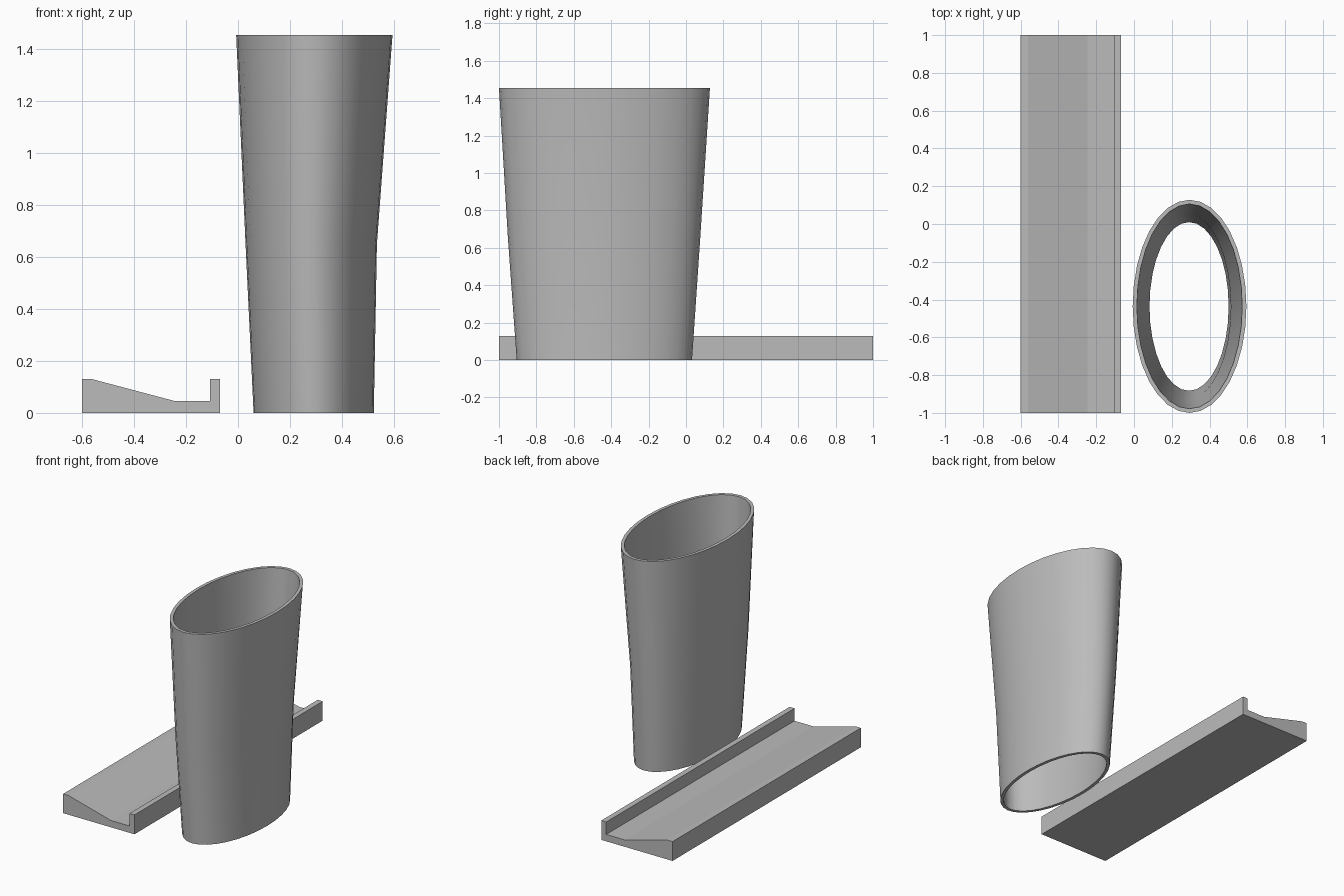
import bpy, bmesh, math

if "Cube" in bpy.data.objects:
    bpy.data.objects.remove(bpy.data.objects["Cube"])

grey = bpy.data.materials.new("plain grey")
grey.diffuse_color = (0.5, 0.5, 0.5, 1)
grey.use_nodes = True
grey.node_tree.nodes["Principled BSDF"].inputs["Base Color"].default_value = grey.diffuse_color


def finish(name, bm, smooth=False):
    bmesh.ops.recalc_face_normals(bm, faces=bm.faces[:])
    mesh = bpy.data.meshes.new(name)
    bm.to_mesh(mesh)
    bm.free()
    mesh.materials.append(grey)
    obj = bpy.data.objects.new(name, mesh)
    bpy.context.collection.objects.link(obj)
    if smooth:
        bpy.ops.object.select_all(action='DESELECT')
        obj.select_set(True)
        bpy.context.view_layer.objects.active = obj
        bpy.ops.object.shade_smooth_by_angle(angle=math.radians(30))
    return obj


# Long tray: sloped cross-section with a lip, extruded front to back
profile = [(-0.60, 0), (-0.07, 0), (-0.07, 0.13), (-0.107, 0.13),
           (-0.107, 0.046), (-0.245, 0.046), (-0.562, 0.13), (-0.60, 0.13)]
bm = bmesh.new()
face = bm.faces.new([bm.verts.new((x, -1, z)) for x, z in profile])
ext = bmesh.ops.extrude_face_region(bm, geom=[face])
bmesh.ops.translate(bm, vec=(0, 2, 0),
                    verts=[v for v in ext["geom"] if isinstance(v, bmesh.types.BMVert)])
finish("tray", bm)

# Oval sleeve open at both ends: rings of (z, x min, x max, y min, y max)
SIDES = 32
WALL = 0.022
LEVELS = [(0, 0.06, 0.523, -0.905, 0.032),
          (0.65, 0.029, 0.535, -0.952, 0.076),
          (1.455, -0.007, 0.595, -1.0, 0.128)]


def ring(bm, level, inset):
    z, x0, x1, y0, y1 = level
    verts = []
    for i in range(SIDES):
        a = 2 * math.pi * i / SIDES
        verts.append(bm.verts.new((
            (x0 + x1) / 2 + ((x1 - x0) / 2 - inset) * math.cos(a),
            (y0 + y1) / 2 + ((y1 - y0) / 2 - inset) * math.sin(a), z)))
    return verts


bm = bmesh.new()
# Outer wall upward, then inner wall back down, closed into one loop
rings = [ring(bm, l, 0) for l in LEVELS] + [ring(bm, l, WALL) for l in reversed(LEVELS)]
for k, lower in enumerate(rings):
    upper = rings[(k + 1) % len(rings)]
    for i in range(SIDES):
        j = (i + 1) % SIDES
        bm.faces.new((lower[i], lower[j], upper[j], upper[i]))
finish("oval_sleeve", bm, smooth=True)
